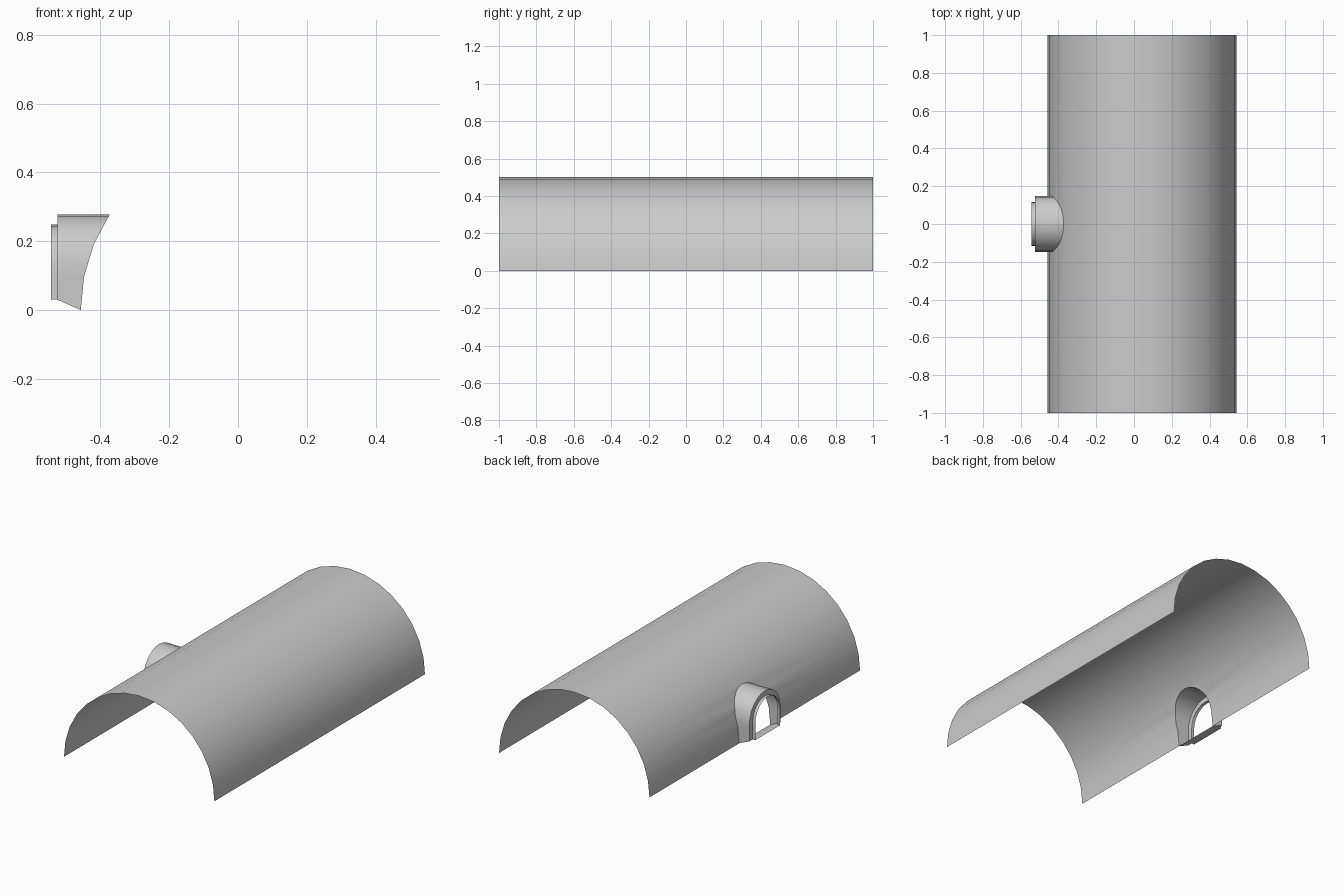
import bpy, bmesh, math
from mathutils import Vector

cube = bpy.data.objects.get("Cube")
if cube:
    bpy.data.objects.remove(cube, do_unlink=True)

RADIUS, CENTRE_X, SIDES = 0.5, 0.043, 16
DOOR_HALF, INNER_HALF, CROWN, SILL = 0.1475, 0.1175, 0.278, 0.03
SPRING = CROWN - DOOR_HALF

grey = bpy.data.materials.new("plain grey")
grey.use_nodes = True
grey.diffuse_color = (0.6, 0.6, 0.6, 1)
grey.node_tree.nodes["Principled BSDF"].inputs["Base Color"].default_value = grey.diffuse_color


def finish(bm, name, outward):
    """Orient the faces outward, make the object and shade it."""
    bmesh.ops.recalc_face_normals(bm, faces=bm.faces[:])
    bm.normal_update()
    if sum(f.normal.dot(outward(f.calc_center_median())) * f.calc_area() for f in bm.faces) < 0:
        bmesh.ops.reverse_faces(bm, faces=bm.faces[:])
    mesh = bpy.data.meshes.new(name)
    bm.to_mesh(mesh)
    bm.free()
    mesh.materials.append(grey)
    obj = bpy.data.objects.new(name, mesh)
    bpy.context.collection.objects.link(obj)
    bpy.ops.object.select_all(action='DESELECT')
    obj.select_set(True)
    bpy.context.view_layer.objects.active = obj
    bpy.ops.object.shade_smooth_by_angle(angle=math.radians(30))


def extrude(bm, edges, move):
    """Extrude an edge loop and place each new vertex by a rule."""
    new = bmesh.ops.extrude_edge_only(bm, edges=edges)["geom"]
    for v in new:
        if isinstance(v, bmesh.types.BMVert):
            v.co = move(v.co)
    return [e for e in new if isinstance(e, bmesh.types.BMEdge)]


# Half-round vault
vault = bmesh.new()
arc = [vault.verts.new((CENTRE_X - RADIUS * math.cos(math.pi * i / SIDES), -1,
                        RADIUS * math.sin(math.pi * i / SIDES))) for i in range(SIDES + 1)]
arc_edges = [vault.edges.new(pair) for pair in zip(arc, arc[1:])]
extrude(vault, arc_edges, lambda co: Vector((co.x, 1, co.z)))

# Arched outline of the doorway, as (y, z)
arch = [(DOOR_HALF, 0)]
for i in range(13):
    a = math.pi * i / 12
    arch.append((DOOR_HALF * math.cos(a), SPRING + DOOR_HALF * math.sin(a)))
arch.append((-DOOR_HALF, 0))
planes = [(Vector((0, y0, z0)), Vector((0, z1 - z0, y0 - y1)).normalized())
          for (y0, z0), (y1, z1) in zip(arch, arch[1:])]


def cut(point, normal, width):
    """Slice the vault's side facets near the doorway."""
    faces = []
    for f in vault.faces:
        c = f.calc_center_median()
        if c.x < 0 and c.z < CROWN and abs(c.y) < width:
            faces.append(f)
    geom = faces + list({e for f in faces for e in f.edges}) + list({v for f in faces for v in f.verts})
    bmesh.ops.bisect_plane(vault, geom=geom, dist=1e-5, plane_co=point, plane_no=normal)


# Cut the doorway opening: jambs first, then the arch
for plane in (planes[0], planes[-1]):
    cut(*plane, 1)
for plane in planes[1:-1]:
    cut(*plane, DOOR_HALF)


def in_doorway(f):
    c = f.calc_center_median()
    return c.x < 0 and all((c - p).dot(n) < 0 for p, n in planes)


bmesh.ops.delete(vault, geom=[f for f in vault.faces if in_doorway(f)], context='FACES')
rim = [e for e in vault.edges if e.is_boundary and
       all(abs(v.co.y) < DOOR_HALF + 0.001 and v.co.x < 0 for v in e.verts)]

# Doorway: porch from the rim, narrowing flange, then a short collar
door = bmesh.new()
copies = {v: door.verts.new(v.co) for v in {v for e in rim for v in e.verts}}
loop = [door.edges.new([copies[v] for v in e.verts]) for e in rim]
feet = [v for v in door.verts if v.co.z < 1e-4]
loop.append(door.edges.new(feet[:2]))
ratio = INNER_HALF / DOOR_HALF
loop = extrude(door, loop, lambda co: Vector((-0.525, co.y, max(co.z, SILL))))
loop = extrude(door, loop, lambda co: Vector(
    (co.x, co.y * ratio, SPRING + (co.z - SPRING) * ratio if co.z > SPRING else co.z)))
extrude(door, loop, lambda co: Vector((-0.543, co.y, co.z)))

finish(vault, "vault", lambda c: Vector((c.x - CENTRE_X, 0, c.z)))
finish(door, "doorway", lambda c: Vector((0, c.y, c.z - SPRING)))
